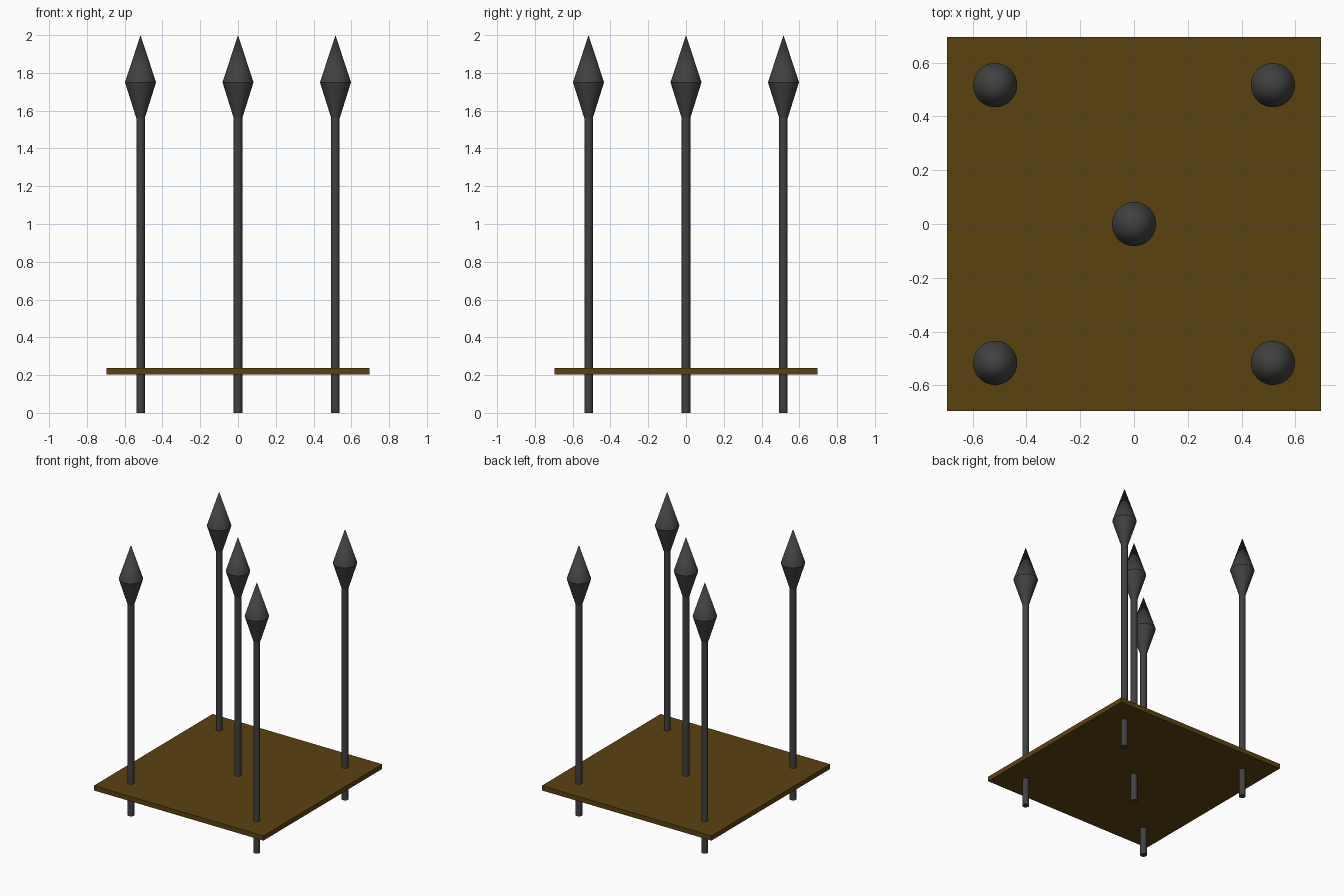
import bpy, math

if "Cube" in bpy.data.objects:
    bpy.data.objects.remove(bpy.data.objects["Cube"])

def material(name, rgb):
    m = bpy.data.materials.new(name)
    m.diffuse_color = (*rgb, 1)
    m.use_nodes = True
    m.node_tree.nodes["Principled BSDF"].inputs["Base Color"].default_value = m.diffuse_color
    return m

iron = material("dark iron", (0.052, 0.052, 0.052))
wood = material("brown base", (0.105, 0.054, 0.005))

def finish(name, mat, smooth=True):
    o = bpy.context.object
    o.name = name
    o.data.materials.append(mat)
    if smooth:
        bpy.ops.object.shade_smooth_by_angle(angle=math.radians(30))

def cone(name, x, y, z0, z1, r0, r1):
    bpy.ops.mesh.primitive_cone_add(vertices=48, radius1=r0, radius2=r1,
                                    depth=z1 - z0, location=(x, y, (z0 + z1) / 2))
    finish(name, iron)

# Square plate the spikes pass through
bpy.ops.mesh.primitive_cube_add(size=1, location=(0, 0, 0.22))
bpy.context.object.scale = (1.39, 1.39, 0.035)
bpy.ops.object.transform_apply(location=False, rotation=False, scale=True)
finish("base_plate", wood, False)

# One spike in the centre and one near each corner
D = 0.516
SHAFT_R, HEAD_R = 0.0225, 0.082
for x, y in [(0, 0), (D, D), (-D, D), (D, -D), (-D, -D)]:
    cone("spike_shaft", x, y, 0, 1.565, SHAFT_R, SHAFT_R)
    cone("spike_head_lower", x, y, 1.56, 1.75, SHAFT_R, HEAD_R)
    cone("spike_head_tip", x, y, 1.75, 2.0, HEAD_R, 0)
